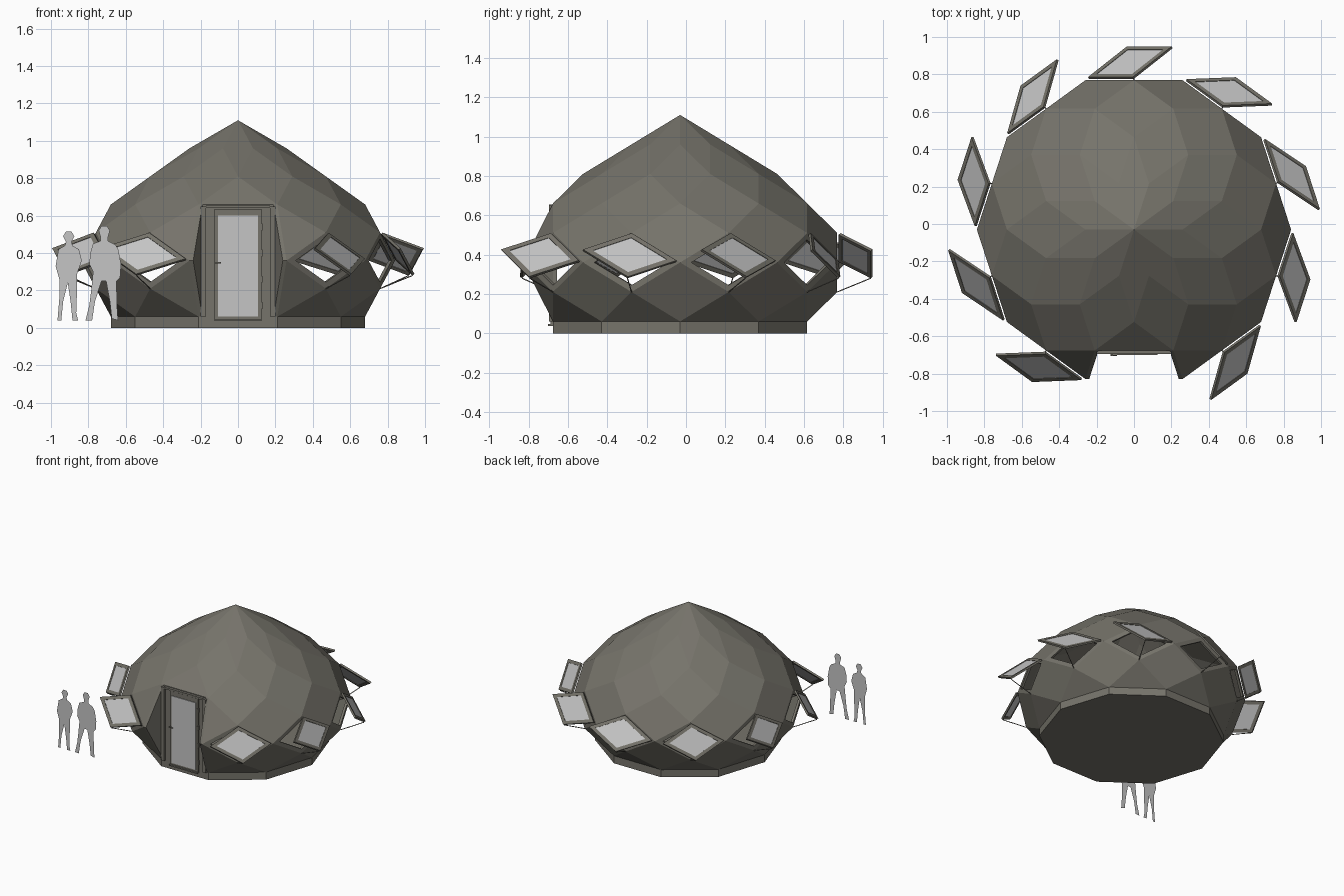
import bpy, bmesh, math
from mathutils import Vector, Matrix

if "Cube" in bpy.data.objects:
    bpy.data.objects.remove(bpy.data.objects["Cube"])


def material(name, rgb):
    m = bpy.data.materials.new(name)
    m.diffuse_color = (*rgb, 1)
    m.use_nodes = True
    m.node_tree.nodes["Principled BSDF"].inputs["Base Color"].default_value = m.diffuse_color
    return m


OLIVE = material("olive_grey_panels", (0.18, 0.172, 0.145))
PALE = material("pale_grey", (0.56, 0.56, 0.56))


def make(name, verts, faces, mat, closed=True):
    bm = bmesh.new()
    vs = [bm.verts.new(v) for v in verts]
    for f in faces:
        bm.faces.new([vs[i] for i in f])
    if closed:
        bmesh.ops.recalc_face_normals(bm, faces=bm.faces)
    me = bpy.data.meshes.new(name)
    bm.to_mesh(me)
    bm.free()
    me.materials.append(mat)
    ob = bpy.data.objects.new(name, me)
    bpy.context.collection.objects.link(ob)
    return ob


def prism(name, pts, depth, mat):
    """Polygon extruded along a vector."""
    n = len(pts)
    pts = [Vector(p) for p in pts]
    verts = pts + [p + Vector(depth) for p in pts]
    faces = [range(n), range(n, 2 * n)]
    faces += [(i, (i + 1) % n, n + (i + 1) % n, n + i) for i in range(n)]
    return make(name, verts, faces, mat)


def ring(name, outer, inner, depth, mat):
    """Flat picture-frame of four sides with thickness."""
    verts = outer + inner + [p + depth for p in outer + inner]
    faces = []
    for i in range(4):
        j = (i + 1) % 4
        faces += [(i, j, 4 + j, 4 + i), (8 + i, 8 + j, 12 + j, 12 + i),
                  (i, j, 8 + j, 8 + i), (4 + i, 4 + j, 12 + j, 12 + i)]
    return make(name, verts, faces, mat)


def box(name, x0, x1, y0, y1, z0, z1, mat):
    return prism(name, [(x0, y0, z0), (x1, y0, z0), (x1, y1, z0), (x0, y1, z0)],
                 (0, 0, z1 - z0), mat)


def rod(name, a, b, r, mat):
    d = b - a
    q = d.to_track_quat('Z', 'Y')
    pts = [a + q @ Vector((r * math.cos(t), r * math.sin(t), 0))
           for t in (i * math.pi / 3 for i in range(6))]
    return prism(name, pts, d, mat)


# Ten-fold zonohedral dome: level k below the apex, angle a in 18 degree steps from the front
def P(k, a):
    r, t = 0.84 * math.sin(math.radians(18 * k)), math.radians(18 * a)
    return Vector((r * math.sin(t), -0.03 - r * math.cos(t), 1.11 - 0.15 * k))


def inset(c, t):
    mid = sum(c, Vector()) / 4
    return [mid + (p - mid) * (1 - t / 0.13) for p in c]


def rhombus(k, a):
    return [(k, a), (k + 1, a - 1), (k + 2, a), (k + 1, a + 1)]


# Dome shell with the doorway cut out at the front and nine window openings
verts, faces, index = [], [], {}


def vid(key):
    k, a = key[0], (key[1] % 20 if key[0] else 0)
    if (k, a) not in index:
        index[(k, a)] = len(verts)
        verts.append(P(k, a))
    return index[(k, a)]


removed = {(4, 0), (6, 0)}
for k in range(7):
    for a in range(k % 2, 20, 2):
        keys = [(kk, aa % 20) for kk, aa in rhombus(k, a) if kk <= 7]
        keys = [key for key in keys if key not in removed]
        if len(keys) < 3:
            continue
        ids = [vid(key) for key in keys]
        if k == 4:
            first = len(verts)
            verts += inset([P(*key) for key in keys], 0.03)
            for i in range(4):
                j = (i + 1) % 4
                faces.append((ids[i], ids[j], first + j, first + i))
        else:
            faces.append(ids)
shell = make("dome_shell", verts, faces, OLIVE, closed=False)
solid = shell.modifiers.new("thickness", 'SOLIDIFY')
solid.thickness = 0.018
solid.offset = -1

# Plinth
prism("plinth", [(*P(7, a).xy, 0) for a in range(1, 20, 2)], (0, 0, 0.06), OLIVE)

# Awning windows, each hinged on its upper edge and held by a strut
for n, a in enumerate(range(2, 20, 2), 1):
    c = [P(*key) for key in rhombus(4, a)]
    hinge = c[3] - c[0]
    rot = Matrix.Rotation(math.radians(-43), 3, hinge.normalized())
    normal = rot @ (c[1] - c[0]).cross(hinge).normalized()

    def swing(pts):
        return [c[0] + rot @ (p - c[0]) for p in pts]
    outer, inner = swing(inset(c, 0.01)), swing(inset(c, 0.035))
    ring(f"window_frame_{n}", outer, inner, normal * 0.014, OLIVE)
    prism(f"window_pane_{n}", [p + normal * 0.003 for p in swing(inset(c, 0.034))],
          normal * 0.008, PALE)
    rod(f"window_strut_{n}", c[2], outer[2], 0.003, OLIVE)

# Doorway: back wall, side fins, jambs, lintel
FY = P(3, 1).y
box("door_wall", -0.21, 0.21, FY, FY + 0.02, 0.06, 0.66, OLIVE)
for s, side in ((-1, "left"), (1, "right")):
    prism(f"door_fin_{side}", [P(3, s), P(5, s), P(7, s)], (-0.02 * s, 0, 0), OLIVE)
    x0, x1 = sorted((0.17 * s, 0.2 * s))
    box(f"door_jamb_{side}", x0, x1, FY - 0.02, FY + 0.005, 0.06, 0.65, OLIVE)
box("door_lintel", -0.17, 0.17, FY - 0.02, FY + 0.005, 0.64, 0.655, OLIVE)

# Door leaf with pale panel, threshold, hinges and handle
box("door_leaf", -0.125, 0.125, FY - 0.012, FY + 0.005, 0.045, 0.635, OLIVE)
box("door_panel", -0.108, 0.108, FY - 0.017, FY - 0.01, 0.06, 0.6, PALE)
box("door_threshold", -0.125, 0.125, FY - 0.025, FY + 0.005, 0.036, 0.046, OLIVE)
for i, z in enumerate((0.12, 0.26, 0.4, 0.54), 1):
    box(f"door_hinge_{i}", 0.122, 0.13, FY - 0.02, FY, z - 0.018, z + 0.018, OLIVE)
box("door_handle", -0.125, -0.09, FY - 0.03, FY - 0.024, 0.345, 0.352, OLIVE)
box("door_handle_stem", -0.12, -0.113, FY - 0.025, FY - 0.01, 0.345, 0.352, OLIVE)

# Two flat scale figures (outlines in hundredths around the centre line)
slim = [(-6, 4), (-4, 4), (-3, 14), (-0.5, 24), (1, 14), (2, 4), (5, 4), (4, 8),
        (4.5, 22), (4.5, 29), (7, 36), (5.5, 42), (2, 44), (1.5, 46), (3, 49),
        (1.5, 51.5), (-1.5, 51.5), (-3, 49), (-1.5, 46), (-2, 44), (-5.5, 42),
        (-7, 33), (-5, 26), (-5, 16)]
broad = [(-10, 4), (-6.5, 4), (-5, 14), (-1.5, 25), (1, 25), (3, 14), (4, 5),
         (7.5, 4), (7, 8), (6.5, 25), (8.5, 27), (9, 34), (7.5, 42), (6, 44.5),
         (2, 46.5), (2, 48.5), (3, 52), (1.5, 54.5), (-1.5, 54.5), (-3, 52),
         (-2, 48.5), (-2, 46.5), (-6, 45), (-7.5, 40), (-8, 34), (-6, 30),
         (-7, 20), (-8, 12)]
for name, pts, cx in (("slim_figure", slim, -0.905), ("broad_figure", broad, -0.715)):
    make(name, [(cx + x / 100, -0.91, z / 100) for x, z in pts],
         [range(len(pts))], PALE, closed=False)
